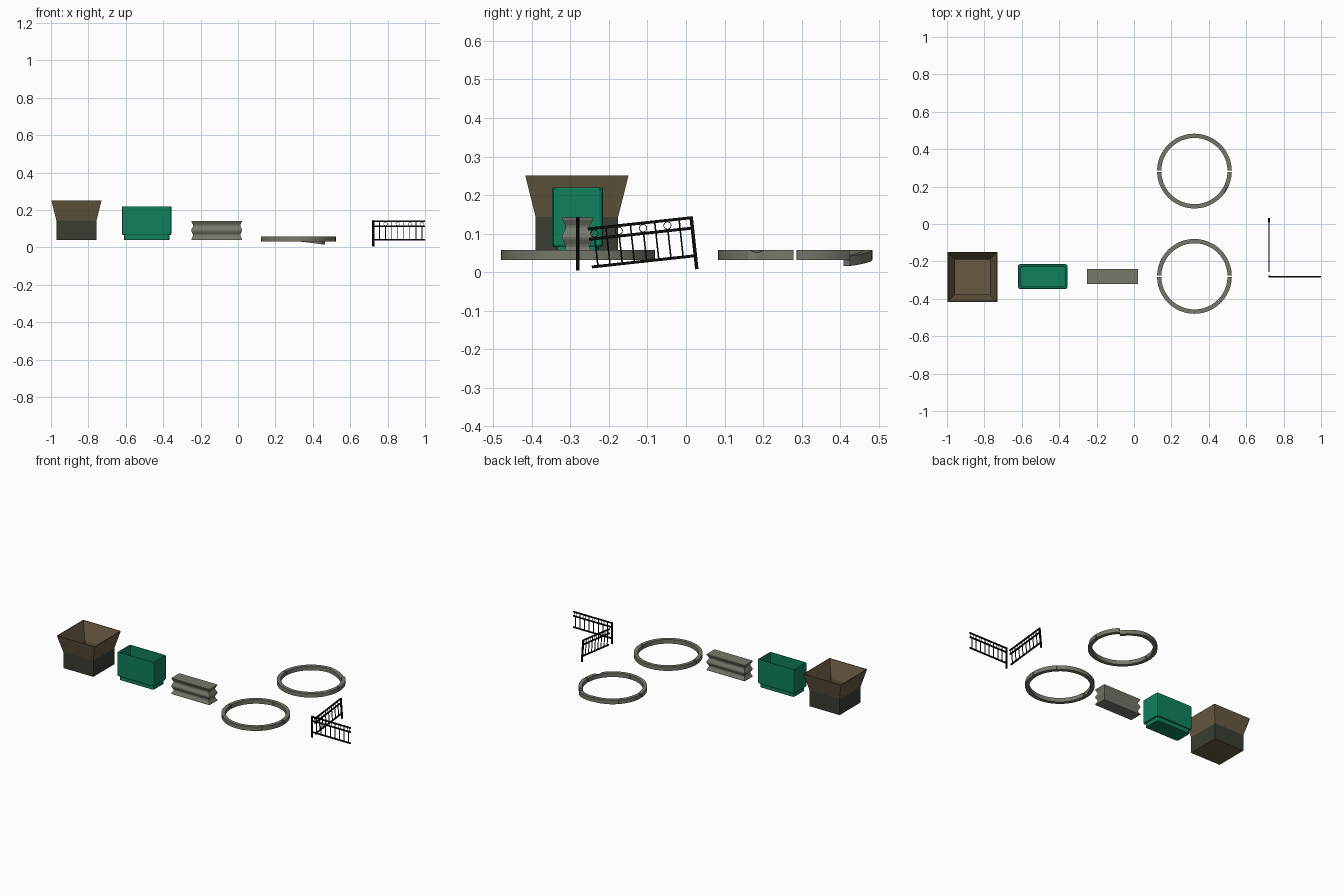
import bpy, bmesh, math
from mathutils import Vector

if "Cube" in bpy.data.objects:
    bpy.data.objects.remove(bpy.data.objects["Cube"])


def material(name, rgb):
    m = bpy.data.materials.new(name)
    m.diffuse_color = (*rgb, 1)
    m.use_nodes = True
    m.node_tree.nodes["Principled BSDF"].inputs["Base Color"].default_value = m.diffuse_color
    return m


BROWN = material("brown", (0.135, 0.102, 0.053))
DARK = material("dark olive", (0.040, 0.048, 0.032))
GREEN = material("green", (0.005, 0.215, 0.110))
GRAY = material("stone gray", (0.180, 0.190, 0.150))
BLACK = material("black", (0.003, 0.003, 0.003))


def finish(bm, name, mats, smooth=False):
    bmesh.ops.recalc_face_normals(bm, faces=bm.faces)
    me = bpy.data.meshes.new(name)
    bm.to_mesh(me)
    bm.free()
    ob = bpy.data.objects.new(name, me)
    bpy.context.collection.objects.link(ob)
    for m in mats:
        me.materials.append(m)
    if smooth:
        bpy.context.view_layer.objects.active = ob
        ob.select_set(True)
        bpy.ops.object.shade_smooth_by_angle(angle=math.radians(30))
        ob.select_set(False)
    return ob


def loft(cx, cy, rings, c=0.0):
    """Stack of rectangles (half x, half y, z), corners cut by c, capped at both ends."""
    bm = bmesh.new()
    prev = None
    for i, (hx, hy, z) in enumerate(rings):
        pts = []
        for sx, sy in ((1, 1), (-1, 1), (-1, -1), (1, -1)):
            if c:
                pair = [(sx * hx, sy * (hy - c)), (sx * (hx - 0.3 * c), sy * (hy - 0.3 * c)),
                        (sx * (hx - c), sy * hy)]
                pts += pair if sx * sy > 0 else pair[::-1]
            else:
                pts.append((sx * hx, sy * hy))
        loop = [bm.verts.new((cx + x, cy + y, z)) for x, y in pts]
        n = len(loop)
        if prev:
            for k in range(n):
                bm.faces.new((prev[k], prev[(k + 1) % n], loop[(k + 1) % n], loop[k]))
        if i in (0, len(rings) - 1):
            bm.faces.new(loop)
        prev = loop
    return bm


# Flared planter: dark box sides below, brown funnel, lining and base
bm = loft(-0.864, -0.283, [(0.107, 0.107, 0.04), (0.107, 0.107, 0.143), (0.134, 0.134, 0.251),
                           (0.130, 0.130, 0.251), (0.094, 0.094, 0.143), (0.094, 0.094, 0.05)])
for f in bm.faces:
    c = f.calc_center_median()
    reach = max(abs(c.x + 0.864), abs(c.y + 0.283))
    f.material_index = 1 if 0.1 < reach < 0.11 and c.z < 0.14 else 0
finish(bm, "flared_planter", [BROWN, DARK])

# Green rounded planter with recessed foot
finish(loft(-0.488, -0.281, [(0.121, 0.055, 0.04), (0.121, 0.055, 0.066), (0.129, 0.063, 0.066),
                             (0.132, 0.066, 0.072), (0.132, 0.066, 0.216), (0.130, 0.064, 0.219),
                             (0.122, 0.056, 0.219), (0.120, 0.054, 0.216), (0.120, 0.054, 0.075)],
            c=0.010), "green_planter", [GREEN])

# Wavy stone bench block
wave = []
for i in range(17):
    t = i / 16
    d = 0.005 * (1 - math.cos(4 * math.pi * t))
    wave.append((0.136 - d, 0.041 - d, 0.04 + 0.102 * t))
finish(loft(-0.114, -0.281, wave), "wavy_bench", [GRAY])


# Stone rings made of eight curved curbs each
def curb(name, cy, start, gap0=0.0, gap1=0.0, drop=0.0, chip=False):
    bm = bmesh.new()
    prev, steps = None, 6
    a0, a1 = start + gap0, start + 45 - gap1
    for i in range(steps + 1):
        a = math.radians(a0 + (a1 - a0) * i / steps)
        dz = -drop * (1 - i / steps)
        loop = []
        for r, z in ((0.177, 0.032), (0.2, 0.032), (0.2, 0.058), (0.177, 0.058)):
            if chip and i == 2 and r > 0.19 and z > 0.05:
                r, z = 0.195, 0.05
            loop.append(bm.verts.new((0.323 + r * math.cos(a), cy + r * math.sin(a), z + dz)))
        if prev:
            for k in range(4):
                bm.faces.new((prev[k], prev[(k + 1) % 4], loop[(k + 1) % 4], loop[k]))
        if i in (0, steps):
            bm.faces.new(loop)
        prev = loop
    finish(bm, name, [GRAY], smooth=not chip)


for ring, cy in (("front", -0.28), ("back", 0.283)):
    for k in range(8):
        broken = ring == "back"
        curb(f"{ring}_ring_curb_{k + 1}", cy, 45 * k,
             gap0=1.2 if k in (0, 4) else 0.1, gap1=1.2 if k in (3, 7) else 0.1,
             drop=0.016 if broken and k == 1 else 0, chip=broken and k == 7)


# Railings: bars laid out in a local (along, up) frame
def bar(bm, p, q, w):
    p, q = Vector(p), Vector(q)
    d = (q - p).normalized()
    s = d.cross(Vector((0, 0, 1) if abs(d.z) < 0.9 else (1, 0, 0))).normalized()
    t = d.cross(s)
    ends = [[bm.verts.new(c + (s * i + t * j) * w / 2)
             for i, j in ((1, 1), (-1, 1), (-1, -1), (1, -1))] for c in (p, q)]
    for k in range(4):
        bm.faces.new((ends[0][k], ends[0][(k + 1) % 4], ends[1][(k + 1) % 4], ends[1][k]))
    bm.faces.new(ends[0])
    bm.faces.new(ends[1])


def railing(name, origin, along, up, length):
    o, al, u = Vector(origin), Vector(along), Vector(up)

    def at(a, h):
        return o + al * a + u * h

    bm = bmesh.new()
    bar(bm, at(0, 0), at(0, 0.137), 0.009)
    for h in (0.035, 0.107, 0.134):
        bar(bm, at(-0.003, h), at(length, h), 0.0075)
    # balusters, every other one reaching the top rail
    n = 8
    for i in range(1, n + 1):
        a = length * i / (n + 0.5)
        bar(bm, at(a, 0.035), at(a, 0.134 if i % 2 else 0.107), 0.004)
        # small ornamental hoops between the upper rails
        if i % 2 == 0:
            pts = [at(a + 0.010 * math.cos(j * math.pi / 4), 0.1205 + 0.010 * math.sin(j * math.pi / 4))
                   for j in range(8)]
            for j in range(8):
                bar(bm, pts[j], pts[(j + 1) % 8], 0.002)
    finish(bm, name, [BLACK])


railing("level_railing", (0.724, -0.281, 0.005), (1, 0, 0), (0, 0, 1), 0.276)
tilt = math.radians(6.2)
railing("tilted_railing", (0.722, 0.028, 0.008), (0, -math.cos(tilt), -math.sin(tilt)),
        (0, -math.sin(tilt), math.cos(tilt)), 0.27)
